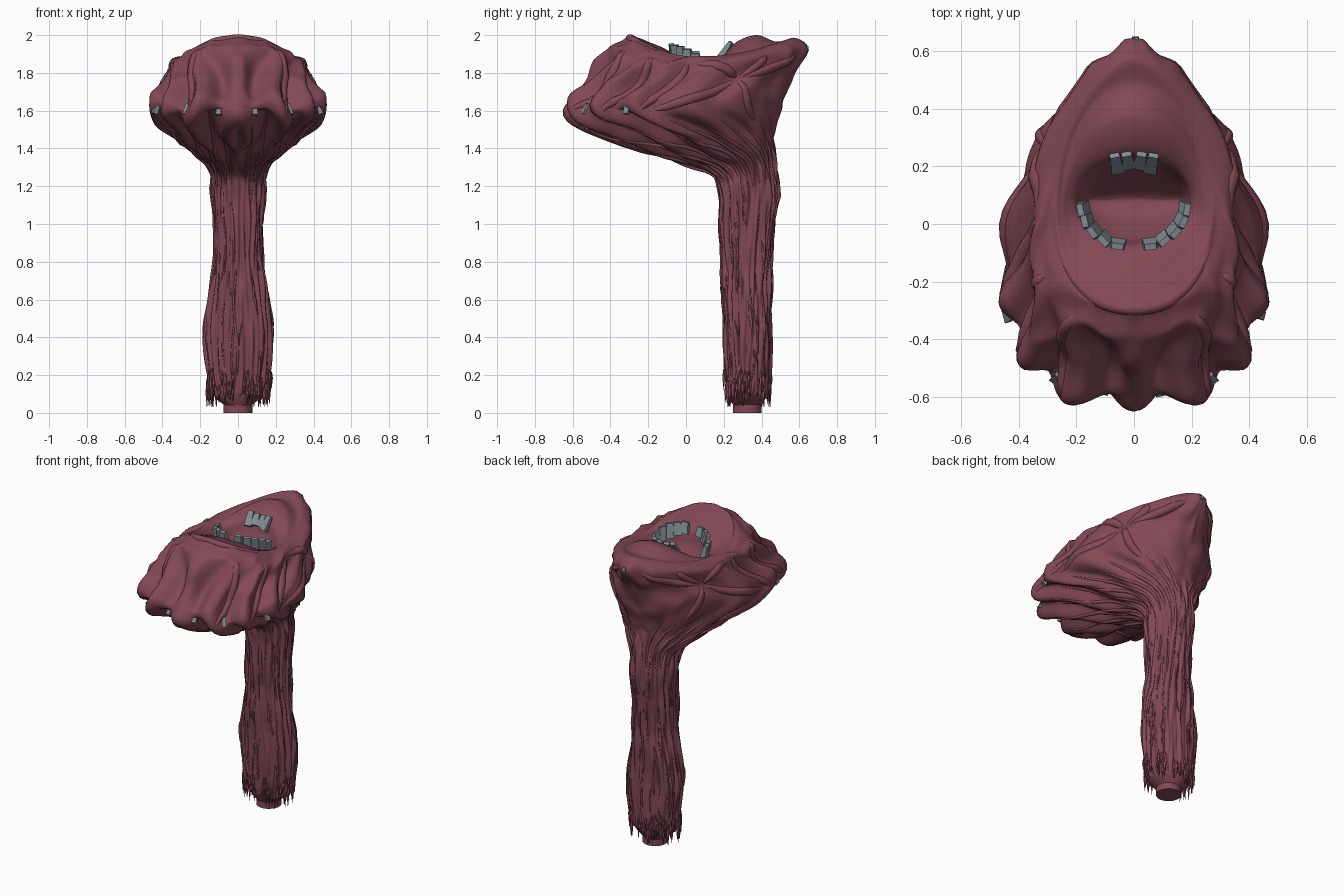
import bpy, bmesh, math, random
from mathutils import Vector, Matrix, noise

random.seed(4)
cube = bpy.data.objects.get("Cube")
if cube:
    bpy.data.objects.remove(cube)


def material(name, color):
    m = bpy.data.materials.new(name)
    m.use_nodes = True
    m.diffuse_color = color
    m.node_tree.nodes["Principled BSDF"].inputs["Base Color"].default_value = color
    return m


flesh = material("raw flesh", (0.225, 0.066, 0.09, 1))
bone = material("grey bone", (0.22, 0.27, 0.3, 1))


def finish(name, mesh, mat, smooth=60):
    ob = bpy.data.objects.new(name, mesh)
    bpy.context.collection.objects.link(ob)
    mesh.materials.clear()
    mesh.materials.append(mat)
    bpy.ops.object.select_all(action='DESELECT')
    ob.select_set(True)
    bpy.context.view_layer.objects.active = ob
    if smooth:
        bpy.ops.object.shade_smooth_by_angle(angle=math.radians(smooth))
    return ob


# Stalk sections: height, half width, front y, back y
stalk = [(.04, .07, .25, .40), (.1, .135, .225, .43), (.22, .165, .21, .445),
         (.42, .182, .2, .45), (.62, .158, .195, .45), (.8, .13, .19, .455),
         (1.0, .128, .18, .47), (1.18, .138, .17, .49)]
rings = [(w, f, z, (f + b) / 2, z, b, z) for z, w, f, b in stalk]
# Head sections: half width, then (y, z) at the front, side and back
rings += [(.148, .12, 1.27, .31, 1.28, .475, 1.33),
          (.215, -.08, 1.34, .25, 1.36, .465, 1.42),
          (.325, -.36, 1.455, .04, 1.465, .475, 1.5),
          (.45, -.625, 1.585, -.2, 1.59, .51, 1.62),
          (.408, -.515, 1.77, -.09, 1.74, .565, 1.78),
          (.35, -.39, 1.93, .01, 1.86, .645, 1.92),
          (.28, -.3, 1.995, .05, 1.885, .58, 1.985),
          (.255, -.25, 1.985, .055, 1.88, .48, 1.965),
          (.235, -.2, 1.965, .06, 1.87, .37, 2.0),
          (.2, -.085, 1.91, .08, 1.84, .25, 1.95),
          (.185, -.05, 1.82, .08, 1.77, .2, 1.84),
          (.16, .02, 1.72, .08, 1.71, .12, 1.72),
          (.1, .07, 1.69, .08, 1.69, .09, 1.69)]
LAST = len(rings) - 1
NECK, SKIRT = 8, 11


def section(t):
    i = min(int(t), LAST - 1)
    u = t - i
    p = [rings[max(0, min(LAST, i + k))] for k in (-1, 0, 1, 2)]
    return [.5 * (2 * b + (c - a) * u + (2 * a - 5 * b + 4 * c - d) * u * u
                  + (3 * b - a - 3 * c + d) * u ** 3) for a, b, c, d in zip(*p)]


def base(a, t):
    w, yf, zf, ys, zs, yb, zb = section(t)
    s, c = math.sin(a), math.cos(a)
    ye, ze = (yf, zf) if c > 0 else (yb, zb)
    # The crest narrows to a point at the back
    power = .88 if c > 0 else 1 + .35 * bump(t, SKIRT + 2.2, 1.8)
    x = w * math.copysign(abs(s) ** power, s)
    return Vector((x, ys + (ye - ys) * abs(c), zs + (ze - zs) * c * c))


def bump(t, mid, width):
    return max(0, 1 - ((t - mid) / width) ** 2)


def relief(a, t):
    """Fibrous grooves on the stalk, lobes and webbing on the head."""
    around = Vector((math.sin(a), math.cos(a), 0))
    if t < 1:
        return 0
    fibre = noise.noise(around * 7 + Vector((0, 0, t * .8)))
    d = .022 * fibre * max(0, min(1, 9.5 - t))
    if t > NECK:
        front = .5 + .5 * math.cos(a)
        sway = abs(a) + .12 * math.sin((t - SKIRT) * 2.2)
        lobe = math.cos(13 * sway)
        d += bump(t, SKIRT - .1, 2.2) * (.006 + .034 * front) * lobe
        # Mirrored web of ridges, fading at the rear tip
        web = .5 - 2.6 * abs(noise.noise(Vector((abs(around.x), around.y, t * .28)) * 2.7))
        d += .04 * bump(t, SKIRT + .9, 2.2) * min(1, .35 + front) * web
    return d


def surface(a, t, lift=0):
    e = .01
    n = (base(a + e, t) - base(a - e, t)).cross(
        base(a, min(t + e, LAST)) - base(a, max(t - e, 0)))
    if n.length > 0:
        n.normalize()
    return base(a, t) + n * (relief(a, t) + lift)


# Continuous body: stalk, flared head and mouth cavity
def build_body():
    around, along = 192, LAST * 9
    bm = bmesh.new()
    grid = [[bm.verts.new(surface((2 * i / around - 1) * math.pi, j / 9))
             for i in range(around)] for j in range(along + 1)]
    for j in range(along):
        for i in range(around):
            k = (i + 1) % around
            bm.faces.new((grid[j][i], grid[j][k], grid[j + 1][k], grid[j + 1][i]))
    bm.faces.new(grid[-1])
    bm.faces.new(reversed(grid[0]))
    me = bpy.data.meshes.new("stalk_and_head")
    bm.to_mesh(me)
    bm.free()
    finish("stalk_and_head", me, flesh, 80)


build_body()


def tubes(name, paths, sides=1):
    """Each path is a list of (point, radius)."""
    cu = bpy.data.curves.new(name, 'CURVE')
    cu.dimensions = '3D'
    cu.bevel_depth = 1
    cu.bevel_resolution = sides
    cu.use_fill_caps = True
    for path in paths:
        sp = cu.splines.new('POLY')
        sp.points.add(len(path) - 1)
        for pt, (co, r) in zip(sp.points, path):
            pt.co = (*co, 1)
            pt.radius = r
    tmp = bpy.data.objects.new(name, cu)
    bpy.context.collection.objects.link(tmp)
    dg = bpy.context.evaluated_depsgraph_get()
    me = bpy.data.meshes.new_from_object(tmp.evaluated_get(dg))
    bpy.data.objects.remove(tmp)
    finish(name, me, flesh)


def strand(start, end, radius, bend=0, n=14, lift=0):
    """Tapered cord lying on the body between two (angle, section) places."""
    path = []
    for i in range(n + 1):
        u = i / n
        swell = max(0, math.sin(math.pi * u))
        a = start[0] + (end[0] - start[0]) * u + bend * swell
        t = start[1] + (end[1] - start[1]) * u
        path.append((surface(a, t, lift), radius * (.25 + .75 * swell ** .6)))
    return path


# Fibres along the stalk and neck
fibres = []
for i in range(70):
    a, t = random.uniform(-math.pi, math.pi), random.uniform(1.3, 6.3)
    fibres.append(strand((a, t), (a + random.uniform(-.15, .15), t + random.uniform(.8, 2)),
                         random.uniform(.005, .009), random.uniform(-.08, .08), 10, -.002))
tubes("stalk_fibres", fibres)

# Tendons, both sides: neck to skirt, skirt to crest, and the web at the rear
tendons = []
for side in (-1, 1):
    for k in range(13):
        a = .12 + k * .22
        tendons.append(strand((side * (a + .1), 7.1), (side * a, 10.8), .011, side * .05,
                              14, -.004))
    for k in range(1, 4):
        a = k * 2 * math.pi / 13
        tendons.append(strand((side * a, SKIRT), (side * (a + .1), 13.1),
                              .03, side * .1, 14, -.014))
    hub = (side * 2.15, 12.1)
    for a, t in ((1.6, 13.1), (1.55, 11), (2.5, 10.4), (2.8, 12.9), (2.25, 13.2)):
        tendons.append(strand(hub, (side * a, t), .03, side * .06, 14, -.015))
tubes("head_tendons", tendons, 2)

# Folded lip around the jaw
tubes("jaw_fold", [strand((-1.6, 14), (1.6, 14), .024, 0, 40, -.015)], 2)

# Frayed hem hanging below the stalk
hem = []
for i in range(110):
    a = random.uniform(-math.pi, math.pi)
    top = surface(a, random.uniform(1.4, 2.1), .001)
    drop = random.uniform(.06, .16)
    tip = Vector((top.x, top.y, max(.03, top.z - drop)))
    hem.append([(top, .003), (top.lerp(tip, .4), .008), (tip, .001)])
tubes("frayed_hem", hem)

# Round stump under the hem
bm = bmesh.new()
bmesh.ops.create_cone(bm, cap_ends=True, segments=32, radius1=.076, radius2=.076, depth=.3,
                      matrix=Matrix.Translation((0, .325, .15)))
me = bpy.data.meshes.new("stump")
bm.to_mesh(me)
bm.free()
finish("stump", me, flesh, 40)


def blocks(name, items):
    """Tapered blocks: (centre, turn, tilt, size)."""
    bm = bmesh.new()
    for co, turn, tilt, size in items:
        m = (Matrix.Translation(co) @ Matrix.Rotation(turn, 4, 'Z')
             @ Matrix.Rotation(tilt, 4, 'X') @ Matrix.Diagonal((*size, 1)))
        new = bmesh.ops.create_cube(bm, size=1)["verts"]
        for v in new:
            if v.co.z > 0:
                v.co.x *= .75
                v.co.y *= .6
            v.co = m @ v.co
    me = bpy.data.meshes.new(name)
    bm.to_mesh(me)
    bm.free()
    finish(name, me, bone, 0)


# Two rows of uneven teeth around the mouth
lower, upper = [], []
for side in (-1, 1):
    for k in range(5):
        a = .32 + k * .28
        x, y = .18 * math.sin(a), .07 - .15 * math.cos(a)
        lower.append(((side * x, y, 1.92 - .012 * k), side * (a + random.uniform(-.2, .2)), .2,
                      (.055, .036, .08 + random.uniform(-.02, .015))))
    for k in range(2):
        upper.append(((side * (.022 + .04 * k), .222 - .01 * k, 1.925), -side * .2, -.6,
                      (.046, .032, .075 + .02 * k)))
blocks("lower_teeth", lower)
blocks("upper_teeth", upper)

# Claw tips set into the skirt lobes, widest at the sides, and one at the rear point
claws = []
for a in (-1.3, -.62, -.2, .17, .62, 1.3):
    wide = .03 + .02 * (a < -1)
    claws.append((surface(a, SKIRT + .15, -.004), a, -.4, (wide, .025, .06)))
claws.append((surface(math.pi - .05, 13.1, -.004), math.pi, 0, (.025, .02, .025)))
blocks("skirt_claws", claws)
